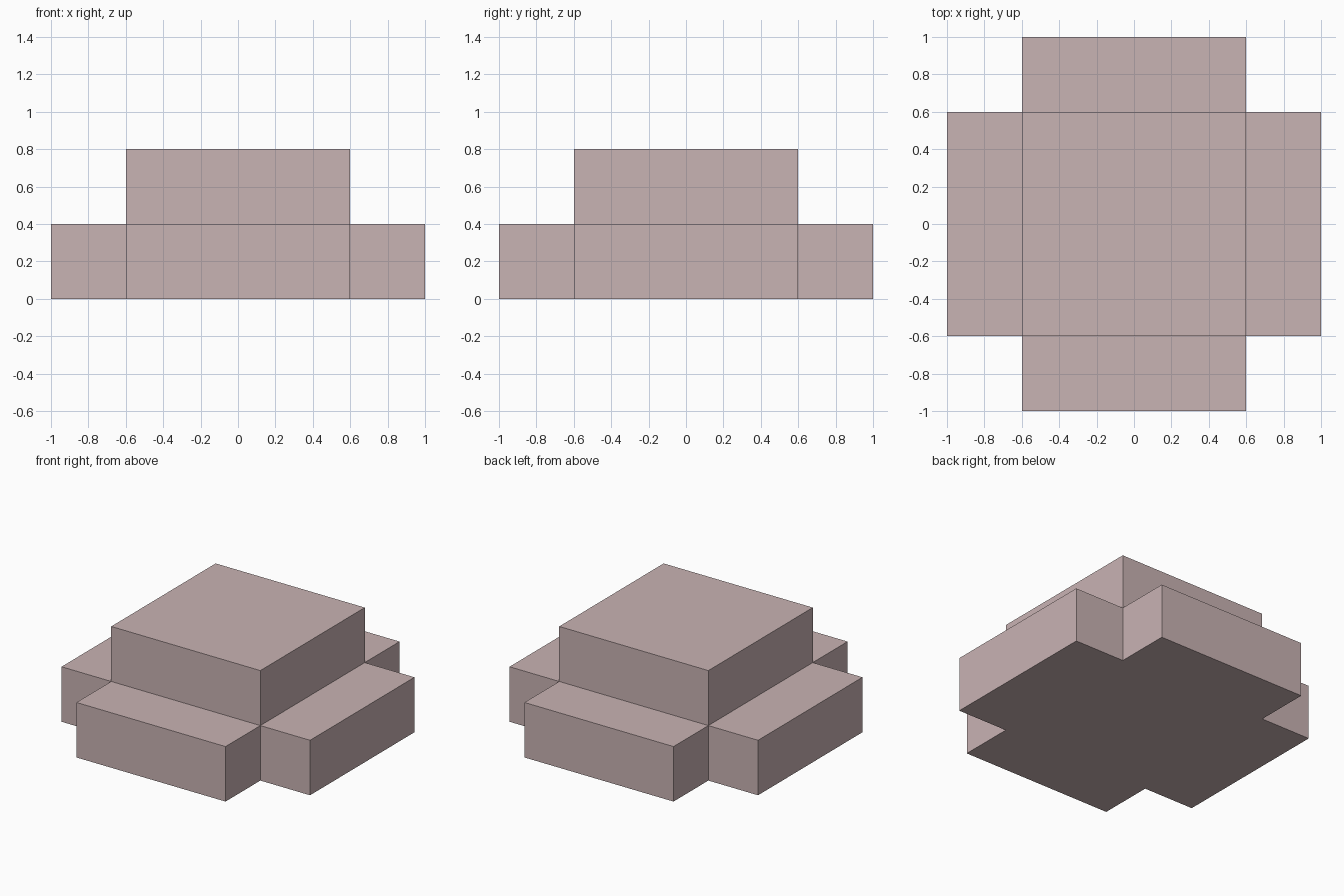
import bpy, bmesh
from mathutils import Matrix, Vector

if "Cube" in bpy.data.objects:
    bpy.data.objects.remove(bpy.data.objects["Cube"])

CORE = 1.2   # width of the central block
STEP = 0.4   # core height and length of every extension

material = bpy.data.materials.new("dusty pink")
material.diffuse_color = (0.584, 0.451, 0.454, 1.0)
material.use_nodes = True
material.node_tree.nodes["Principled BSDF"].inputs["Base Color"].default_value = material.diffuse_color

# Central block standing on the ground
bm = bmesh.new()
bmesh.ops.create_cube(bm, size=1.0, matrix=Matrix.Translation((0, 0, STEP / 2))
                      @ Matrix.Diagonal((CORE, CORE, STEP, 1)))
bm.normal_update()

# Four side arms and the raised top, each extruded straight out of the core
outward = [f for f in bm.faces if f.normal.z > -0.5]
directions = [Vector(f.normal) for f in outward]
extruded = bmesh.ops.extrude_discrete_faces(bm, faces=outward)["faces"]
for face, direction in zip(extruded, directions):
    bmesh.ops.translate(bm, verts=face.verts, vec=direction * STEP)

bmesh.ops.recalc_face_normals(bm, faces=bm.faces)

mesh = bpy.data.meshes.new("stepped_cross_block")
bm.to_mesh(mesh)
bm.free()
mesh.materials.append(material)
block = bpy.data.objects.new("stepped_cross_block", mesh)
bpy.context.collection.objects.link(block)
